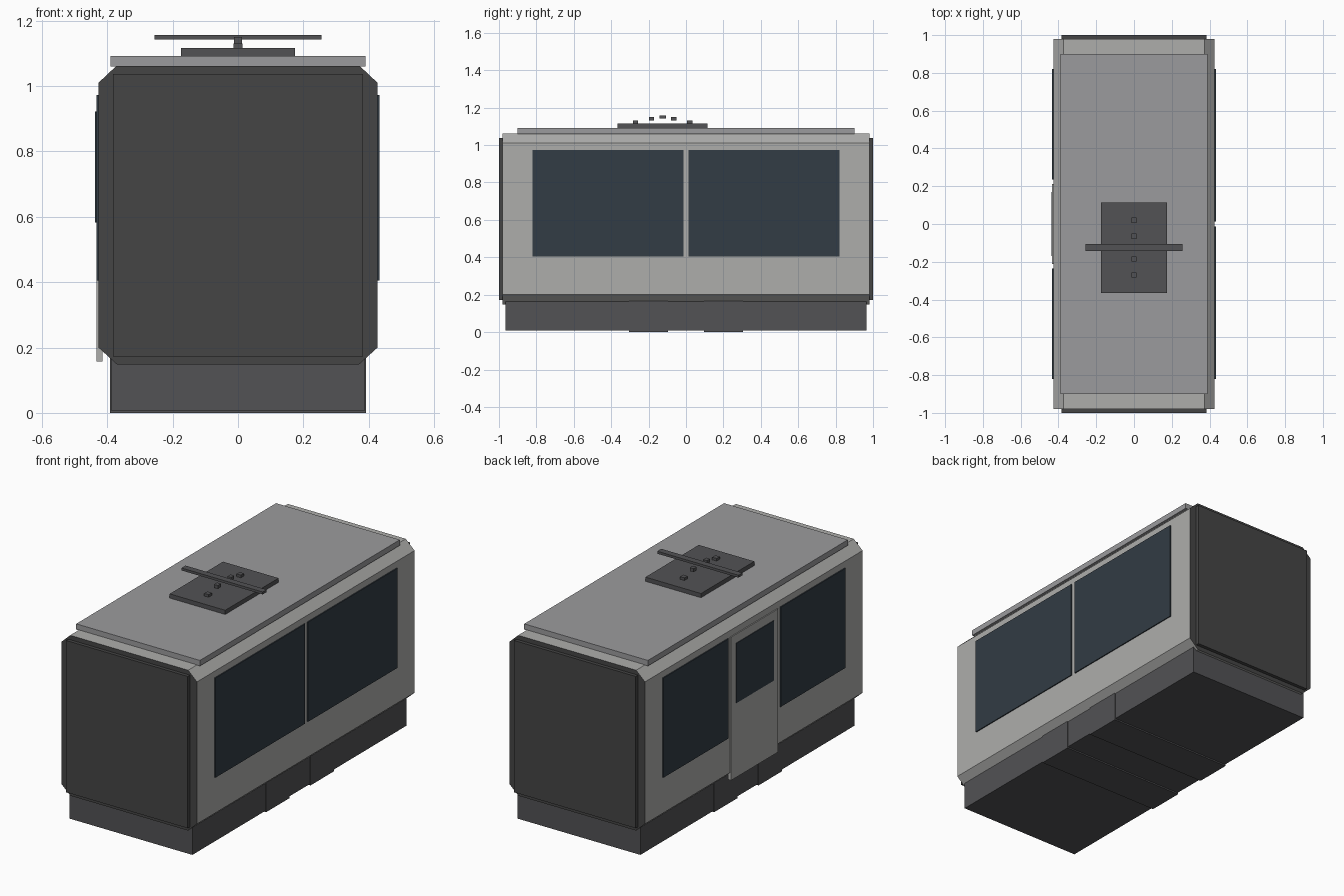
import bpy, bmesh

if "Cube" in bpy.data.objects:
    bpy.data.objects.remove(bpy.data.objects["Cube"])


def material(name, r, g, b):
    m = bpy.data.materials.new(name)
    m.diffuse_color = (r, g, b, 1)
    m.use_nodes = True
    m.node_tree.nodes["Principled BSDF"].inputs["Base Color"].default_value = m.diffuse_color
    return m


SHELL = material("light_grey", 0.42, 0.42, 0.41)
ROOF = material("roof_grey", 0.33, 0.33, 0.34)
DARK = material("dark_grey", 0.085, 0.085, 0.09)
END = material("end_grey", 0.06, 0.06, 0.06)
GLASS = material("tinted_glass", 0.032, 0.045, 0.058)


def finish(name, bm, *mats):
    bmesh.ops.recalc_face_normals(bm, faces=bm.faces)
    mesh = bpy.data.meshes.new(name)
    bm.to_mesh(mesh)
    bm.free()
    for m in mats:
        mesh.materials.append(m)
    ob = bpy.data.objects.new(name, mesh)
    bpy.context.collection.objects.link(ob)
    return ob


def box(name, x, y, z, mat):
    """Box given by its (min, max) range on each axis."""
    bm = bmesh.new()
    bmesh.ops.create_cube(bm, size=1)
    for v in bm.verts:
        v.co = [(lo + hi) / 2 + c * (hi - lo)
                for c, (lo, hi) in zip(v.co, (x, y, z))]
    return finish(name, bm, mat)


# Chamfered body shell, dark on its two end faces
half = [(0.37, 0.148), (0.427, 0.2), (0.427, 1.01), (0.372, 1.062)]
profile = half + [(-x, z) for x, z in reversed(half)]
bm = bmesh.new()
base = bm.faces.new([bm.verts.new((x, -0.98, z)) for x, z in profile])
ext = bmesh.ops.extrude_face_region(bm, geom=[base], use_keep_orig=True)
for v in ext["geom"]:
    if isinstance(v, bmesh.types.BMVert):
        v.co.y = 0.98
bm.normal_update()
for f in bm.faces:
    f.material_index = 1 if abs(f.normal.y) > 0.9 else 0
finish("body_shell", bm, SHELL, END)

# End plates
box("front_end_plate", (-0.383, 0.383), (-1.0, -0.975), (0.172, 1.037), END)
box("back_end_plate", (-0.383, 0.383), (0.975, 1.0), (0.172, 1.037), END)

# Underframe skirt and its two lower blocks
box("skirt", (-0.388, 0.388), (-0.965, 0.965), (0.008, 0.17), DARK)
box("front_under_block", (-0.391, 0.391), (-0.305, -0.095), (0, 0.168), DARK)
box("back_under_block", (-0.391, 0.391), (0.095, 0.305), (0, 0.168), DARK)

# Roof slab
box("roof", (-0.39, 0.39), (-0.9, 0.9), (1.06, 1.092), ROOF)

# Side windows: wide pair on the right, narrower pair beside the door
for side, s in (("front", -1), ("back", 1)):
    box(side + "_right_window", (0.42, 0.433),
        sorted((s * 0.013, s * 0.82)), (0.405, 0.973), GLASS)
    box(side + "_left_window", (-0.433, -0.42),
        sorted((s * 0.235, s * 0.82)), (0.405, 0.973), GLASS)

# Door with its window
box("door", (-0.433, -0.414), (-0.212, 0.212), (0.157, 0.973), SHELL)
box("door_window", (-0.437, -0.425), (-0.17, 0.17), (0.582, 0.923), GLASS)

# Roof current collector: base, stepped joints and contact bar
cy = -0.125
box("collector_base", (-0.175, 0.175), (cy - 0.24, cy + 0.24), (1.09, 1.116), DARK)
for side, s in (("front", -1), ("back", 1)):
    for level, d, r, z in (("lower", 0.145, 0.014, (1.114, 1.131)),
                           ("upper", 0.06, 0.012, (1.131, 1.15))):
        y = cy + s * d
        box(f"{side}_{level}_joint", (-r, r), (y - 0.014, y + 0.014), z, DARK)
box("contact_bar", (-0.256, 0.256), (cy - 0.018, cy + 0.018), (1.143, 1.157), DARK)
